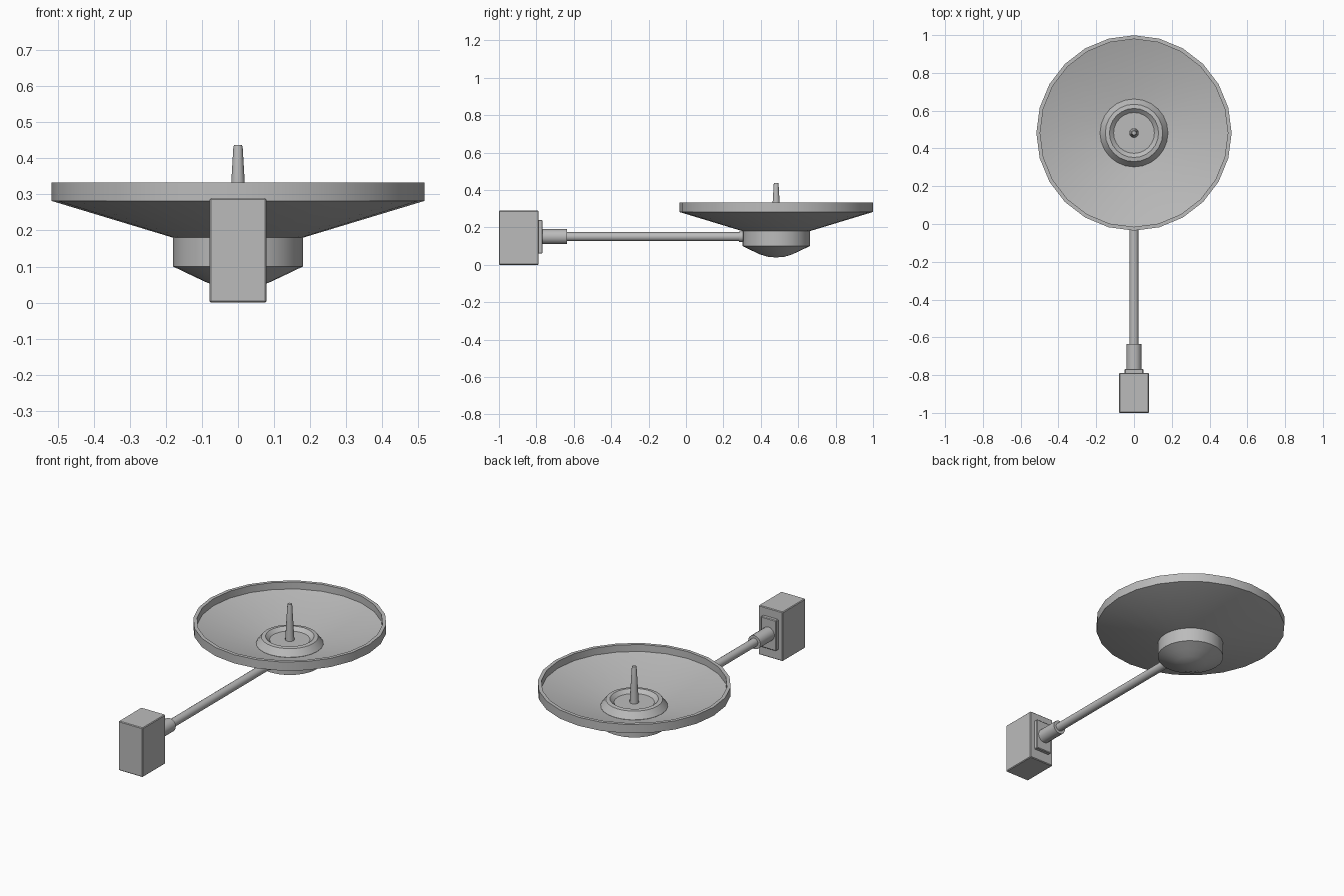
import bpy, bmesh, math
from mathutils import Matrix, Vector

if "Cube" in bpy.data.objects:
    bpy.data.objects.remove(bpy.data.objects["Cube"])

grey = bpy.data.materials.new("neutral_grey")
grey.diffuse_color = (0.5, 0.5, 0.5, 1)
grey.use_nodes = True
grey.node_tree.nodes["Principled BSDF"].inputs["Base Color"].default_value = grey.diffuse_color
DISH_Y = 0.482


def finish(name, bm, smooth=True):
    bmesh.ops.remove_doubles(bm, verts=bm.verts, dist=1e-5)
    bmesh.ops.recalc_face_normals(bm, faces=bm.faces)
    me = bpy.data.meshes.new(name)
    bm.to_mesh(me)
    bm.free()
    me.materials.append(grey)
    ob = bpy.data.objects.new(name, me)
    bpy.context.collection.objects.link(ob)
    if smooth:
        bpy.ops.object.select_all(action='DESELECT')
        ob.select_set(True)
        bpy.context.view_layer.objects.active = ob
        bpy.ops.object.shade_smooth_by_angle(angle=math.radians(30))
    return ob


def lathe(name, profile, matrix, sides=24):
    """Revolve (radius, height) points around the local z axis."""
    bm = bmesh.new()
    verts = [bm.verts.new((r, 0, z)) for r, z in profile]
    edges = [bm.edges.new(pair) for pair in zip(verts, verts[1:])]
    bmesh.ops.spin(bm, geom=verts + edges, cent=(0, 0, 0), axis=(0, 0, 1),
                   angle=math.tau, steps=sides, use_merge=True)
    bm.transform(matrix)
    return finish(name, bm)


def box(name, lo, hi, bevel):
    bm = bmesh.new()
    bmesh.ops.create_cube(bm, size=1)
    lo, hi = Vector(lo), Vector(hi)
    bm.transform(Matrix.Translation((lo + hi) / 2) @ Matrix.Diagonal((*(hi - lo), 1)))
    bmesh.ops.bevel(bm, geom=bm.edges[:], offset=bevel, segments=1, affect='EDGES')
    return finish(name, bm, smooth=False)


upright = Matrix.Translation((0, DISH_Y, 0))
# local z becomes world +y, at arm height
along_y = Matrix.Translation((0, 0, 0.15)) @ Matrix.Rotation(-math.pi / 2, 4, 'X')

# Wide dish with a raised rim
lathe("dish", [(0, 0.18), (0.18, 0.18), (0.517, 0.282), (0.517, 0.333),
               (0.497, 0.333), (0.497, 0.292), (0.17, 0.2), (0, 0.2)], upright)

# Drum and shallow domed cap below the dish
lathe("drum", [(0, 0.185), (0.18, 0.185), (0.18, 0.1), (0.13, 0.076),
               (0.085, 0.055), (0.045, 0.043), (0, 0.039)], upright)

# Bevelled collar with a recessed floor
lathe("collar", [(0.18, 0.195), (0.18, 0.204), (0.152, 0.242), (0.13, 0.245),
                 (0.108, 0.225), (0, 0.225)], upright)

# Tapered centre spike
lathe("spike", [(0, 0.22), (0.025, 0.22), (0.0187, 0.333), (0.013, 0.43),
                (0.011, 0.437), (0, 0.437)], upright, 12)

# Support arm, its end ring and the sleeve at the wall
lathe("arm", [(0, -0.7), (0.024, -0.7), (0.024, 0.32), (0, 0.32)], along_y, 16)
lathe("arm_end_ring", [(0, 0.283), (0.029, 0.283), (0.029, 0.32), (0, 0.32)], along_y, 16)
lathe("arm_sleeve", [(0, -0.78), (0.04, -0.78), (0.04, -0.636), (0, -0.636)], along_y, 16)

# Mounting block and backing plate
box("mount_block", (-0.079, -1.0, 0), (0.079, -0.788, 0.29), 0.004)
box("mount_plate", (-0.05, -0.8, 0.06), (0.05, -0.767, 0.24), 0.004)
